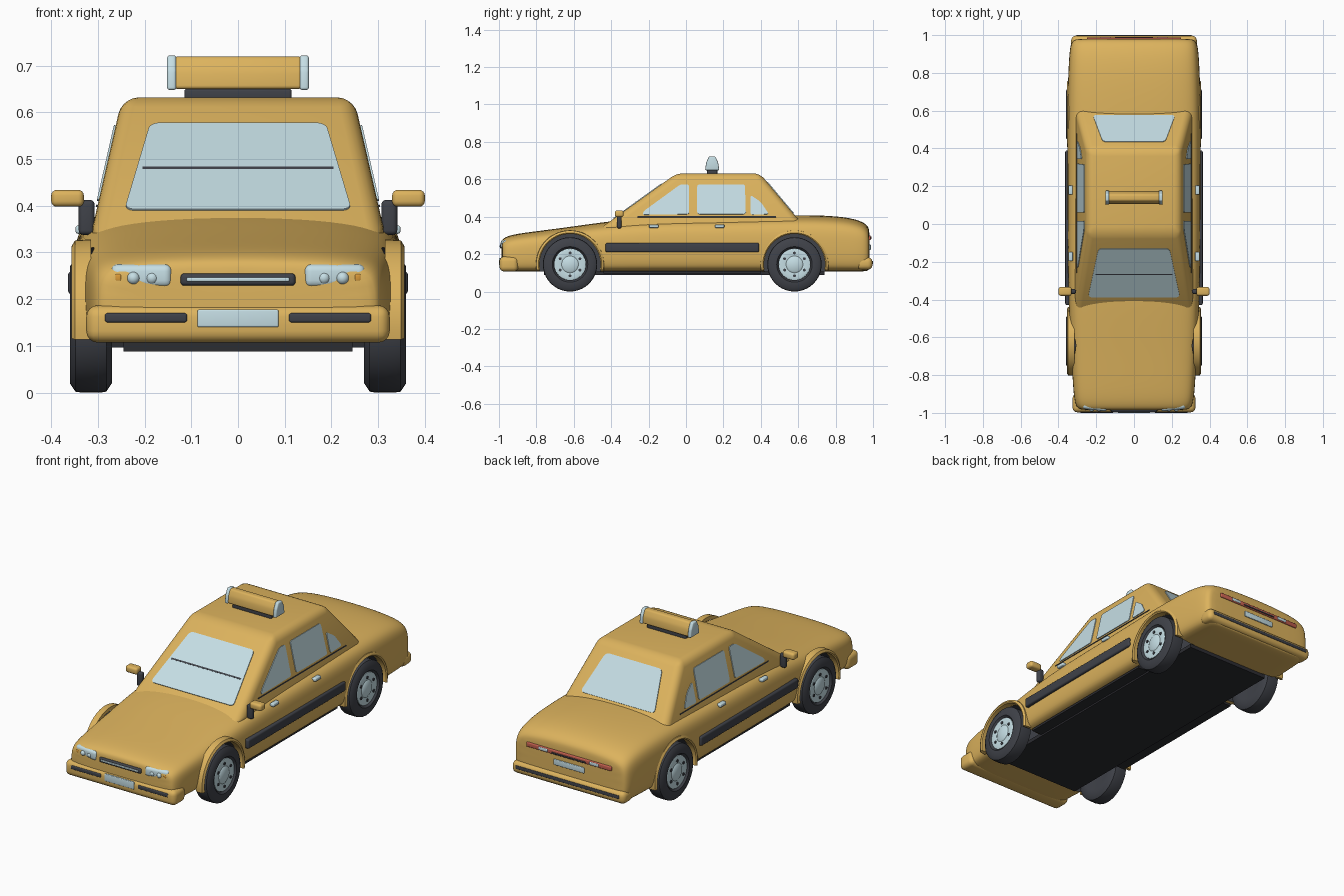
import bpy, bmesh, math
from mathutils import Vector, Matrix

if "Cube" in bpy.data.objects:
    bpy.data.objects.remove(bpy.data.objects["Cube"])


def material(name, rgb):
    m = bpy.data.materials.new(name)
    m.diffuse_color = (*rgb, 1)
    m.use_nodes = True
    m.node_tree.nodes["Principled BSDF"].inputs["Base Color"].default_value = m.diffuse_color
    return m


YELLOW = material("taxi yellow", (0.72, 0.45, 0.11))
GLASS = material("pale glass", (0.56, 0.73, 0.78))
DARK = material("dark rubber", (0.05, 0.054, 0.066))
BLACK = material("underside black", (0.025, 0.026, 0.031))
RED = material("tail red", (0.56, 0.12, 0.08))
AMBER = material("amber", (0.70, 0.32, 0.04))


def finish(name, bm, mat):
    bmesh.ops.remove_doubles(bm, verts=bm.verts, dist=1e-5)
    bmesh.ops.recalc_face_normals(bm, faces=bm.faces)
    me = bpy.data.meshes.new(name)
    bm.to_mesh(me)
    bm.free()
    me.materials.append(mat)
    ob = bpy.data.objects.new(name, me)
    bpy.context.collection.objects.link(ob)
    return ob


def bevel(ob, width, segments=4):
    mod = ob.modifiers.new("round", 'BEVEL')
    mod.width, mod.segments, mod.limit_method = width, segments, 'NONE'


def box(name, center, size, mat, round_=0.0, turn=0.0):
    bm = bmesh.new()
    m = Matrix.Translation(center) @ Matrix.Rotation(turn, 4, 'Z') @ Matrix.Diagonal((*size, 1))
    bmesh.ops.create_cube(bm, size=1, matrix=m)
    ob = finish(name, bm, mat)
    if round_:
        bevel(ob, round_)
    return ob


def loft(bm, rings, closed_path=False):
    rows = [[bm.verts.new(p) for p in r] for r in rings]
    n = len(rows[0])
    pairs = list(zip(rows, rows[1:])) + ([(rows[-1], rows[0])] if closed_path else [])
    for a, b in pairs:
        for i in range(n):
            j = (i + 1) % n
            bm.faces.new((a[i], a[j], b[j], b[i]))
    return rows


def lathe(name, profile, center, mat, side=1, start=0.0, end=360.0, steps=40):
    """Turn an (x, radius) outline about the x axis; a partial turn gets end caps."""
    full = end - start >= 360
    rings = []
    for k in range(steps if full else steps + 1):
        a = math.radians(start + (end - start) * k / steps)
        rings.append([(side * (center[0] + x), center[1] + r * math.cos(a),
                       center[2] + r * math.sin(a)) for x, r in profile])
    bm = bmesh.new()
    rows = loft(bm, rings, full)
    if not full:
        bm.faces.new(rows[0])
        bm.faces.new(rows[-1])
    bmesh.ops.dissolve_degenerate(bm, dist=1e-6, edges=bm.edges)
    return finish(name, bm, mat)


def plate(name, pts, mat, half=0.004, corner=0.0):
    """Thin flat panel, centred on the plane of its outline."""
    bm = bmesh.new()
    face = bm.faces.new([bm.verts.new(p) for p in pts])
    if corner:
        bmesh.ops.bevel(bm, geom=bm.verts[:], offset=corner, segments=4,
                        profile=0.5, affect='VERTICES')
    face = bm.faces[:][0]
    face.normal_update()
    n = face.normal.copy()
    bmesh.ops.translate(bm, verts=bm.verts, vec=-n * half)
    out = bmesh.ops.extrude_face_region(bm, geom=[face], use_keep_orig=True)
    bmesh.ops.translate(bm, vec=n * 2 * half,
                        verts=[v for v in out["geom"] if isinstance(v, bmesh.types.BMVert)])
    return finish(name, bm, mat)


# Lower body: rounded sections (y, half width, bottom, top) lofted nose to tail
half = [(0, 1), (.4, .99), (.75, .95), (.92, .88), (.985, .75), (1, .55),
        (1, .3), (.975, .1), (.9, 0), (.4, 0), (0, 0)]
outline = half + [(-x, z) for x, z in half[-2:0:-1]]
sections = [(-.987, .275, .12, .268), (-.977, .302, .112, .287), (-.93, .318, .107, .306),
            (-.8, .326, .107, .323), (-.62, .338, .107, .346), (-.4, .346, .107, .378),
            (-.2, .351, .107, .395), (.2, .352, .107, .40), (.55, .353, .107, .41),
            (.75, .35, .107, .408), (.88, .344, .107, .395), (.95, .337, .107, .372),
            (.974, .322, .112, .348), (.982, .30, .12, .325)]
bm = bmesh.new()
rows = loft(bm, [[(x * w, y, zb + z * (zt - zb)) for x, z in outline]
                 for y, w, zb, zt in sections])
bm.faces.new(rows[0])
bm.faces.new(rows[-1])
body = finish("body", bm, YELLOW)
sub = body.modifiers.new("smooth", 'SUBSURF')
sub.levels = sub.render_levels = 2

# Wheel wells cut from the body, leaving dark liners
AXLES = (-.62, .58)
HUB_Z = .145
cutters = []
for y in AXLES:
    for s in (1, -1):
        c = lathe("well_cutter", [(-.14, 0), (-.14, .166), (.14, .166), (.14, 0)],
                  (.36, y, HUB_Z), DARK, s, steps=48)
        c.hide_render = True
        cutters.append(c)
        cut = body.modifiers.new("well", 'BOOLEAN')
        cut.operation, cut.object, cut.solver = 'DIFFERENCE', c, 'EXACT'
        cut.material_mode = 'TRANSFER'

# Cabin: tapered block whose four sides also place the windows
def side_x(z): return .31 - .2275 * (z - .36)
def front_y(z): return -.40 + (z - .38) / .72
def rear_y(z): return .58 - (z - .41) / 1.194


bm = bmesh.new()
rows = loft(bm, [[(side_x(z), front_y(z), z), (side_x(z), rear_y(z), z),
                  (-side_x(z), rear_y(z), z), (-side_x(z), front_y(z), z)] for z in (.32, .632)])
bm.faces.new(rows[0])
bm.faces.new(rows[1])
bevel(finish("cabin", bm, YELLOW), .035, 5)

# Front and rear glass
for name, yf, trap in (("windshield", front_y, ((.243, .39), (.188, .575))),
                       ("rear_window", rear_y, ((.218, .417), (.165, .585)))):
    (x0, z0), (x1, z1) = trap
    plate(name, [(-x0, yf(z0), z0), (x0, yf(z0), z0), (x1, yf(z1), z1), (-x1, yf(z1), z1)],
          GLASS, corner=.02)
plate("wiper", [(x, front_y(z), z) for x, z in
                ((-.205, .475), (.205, .475), (.205, .480), (-.205, .480))], DARK, .0048)

# Side glass as (y, z) outlines, with a thin belt line below
side_glass = {
    "front_side_window": [(-.235, .41), (.017, .413), (.017, .572), (-.03, .572), (-.225, .43)],
    "rear_side_window": [(.06, .413), (.32, .413), (.315, .572), (.06, .572)],
    "quarter_window": [(.345, .41), (.443, .413), (.40, .478), (.345, .515)],
}
for s in (1, -1):
    for name, pts in side_glass.items():
        plate(name, [(s * side_x(z), y, z) for y, z in pts], GLASS, corner=.012)
    plate("belt_line", [(s * side_x(z), y, z) for y, z in
                        ((-.26, .397), (.48, .397), (.48, .402), (-.26, .402))], DARK, .003)

# Wheels, hubs, bolts and arch lips
tyre = [(-.03, 0), (-.045, .09), (-.045, .125), (-.033, .143), (-.02, .145), (.02, .145),
        (.033, .143), (.045, .125), (.045, .095), (.034, .086), (.03, 0)]
hub = [(.02, 0), (.02, .086), (.038, .084), (.041, .074), (.037, .045), (.043, .036), (.045, 0)]
lip = [(-.03, .163), (.006, .163), (.011, .169), (.004, .181), (-.03, .183)]
for y in AXLES:
    for s in (1, -1):
        c = (.315, y, HUB_Z)
        lathe("tyre", tyre, c, DARK, s)
        lathe("hub", hub, c, GLASS, s)
        for k in range(6):
            a = math.tau * (k + .5) / 6
            lathe("wheel_bolt", [(.03, 0), (.03, .008), (.043, .008), (.043, 0)],
                  (.315, y + .061 * math.cos(a), HUB_Z + .061 * math.sin(a)), DARK, s, steps=10)
        lathe("arch_lip", lip, (.345, y, HUB_Z), YELLOW, s, -10, 190, 32)

# Underside
box("floor_pan", (0, -.01, .098), (.49, 1.5, .02), BLACK)
box("sill_pan", (0, -.02, .103), (.61, .84, .012), BLACK)

# Bumpers with dark strips and number plates
box("front_bumper", (0, -.947, .147), (.65, .10, .08), YELLOW, .025)
box("rear_bumper", (0, .955, .15), (.665, .084, .066), YELLOW, .025)
box("rear_bumper_strip", (0, .994, .155), (.61, .012, .018), DARK, .004)
box("front_plate", (0, -.993, .159), (.174, .014, .038), GLASS, .004)
box("rear_plate", (0, .98, .236), (.18, .016, .03), GLASS, .004)

# Nose and tail details
box("grille", (0, -.985, .242), (.246, .02, .026), DARK, .008)
box("grille_bar", (0, -.992, .242), (.22, .012, .009), GLASS, .003)
box("tail_strip", (0, .978, .287), (.50, .02, .024), RED, .005)
box("tail_strip_trim", (0, .981, .283), (.20, .02, .008), DARK, .002)

for s in (1, -1):
    box("bumper_strip", (s * .197, -.993, .16), (.176, .014, .02), DARK, .005)
    box("headlight", (s * .206, -.963, .25), (.132, .044, .05), GLASS, .015, s * .12)
    for x in (.184, .224):
        bm = bmesh.new()
        bmesh.ops.create_uvsphere(bm, u_segments=16, v_segments=8, radius=.014,
                                  matrix=Matrix.Translation((s * x, -.979, .245)))
        finish("headlight_lens", bm, GLASS)
    box("indicator", (s * .256, -.975, .246), (.014, .016, .016), AMBER, .004, s * .12)
    box("reverse_light", (s * .15, .981, .287), (.055, .02, .016), GLASS, .004)
    # Doors and mirrors
    box("side_trim", (s * .351, -.02, .235), (.026, .82, .05), DARK, .009)
    for y in (-.172, .18):
        box("door_handle", (s * .336, y, .349), (.024, .05, .018), GLASS, .006)
    box("mirror_stalk", (s * .324, -.357, .375), (.034, .026, .075), DARK, .01)
    box("mirror", (s * .365, -.357, .416), (.07, .046, .036), YELLOW, .012)

# Roof sign: one side profile stretched across the roof, with pale end caps
sign = [(-.036, .650), (.036, .650), (.030, .69), (.016, .720), (-.016, .720), (-.030, .69)]


def sign_part(name, x0, x1, grow, mat, round_):
    bm = bmesh.new()
    rows = loft(bm, [[(x, .14 + y * grow, .685 + (z - .685) * grow) for y, z in sign]
                     for x in (x0, x1)])
    bm.faces.new(rows[0])
    bm.faces.new(rows[1])
    bevel(finish(name, bm, mat), round_, 3)


sign_part("roof_sign", -.137, .137, 1, YELLOW, .008)
for s in (1, -1):
    sign_part("sign_end", s * .132, s * .152, 1.06, GLASS, .006)
box("sign_base", (0, .14, .638), (.23, .055, .026), DARK, .006)

# Bake modifiers, remove the cutters and smooth everything but hard edges
bpy.ops.object.select_all(action='SELECT')
bpy.context.view_layer.objects.active = body
bpy.ops.object.convert(target='MESH')
for c in cutters:
    bpy.data.objects.remove(c, do_unlink=True)
bpy.ops.object.select_all(action='SELECT')
bpy.context.view_layer.objects.active = body
bpy.ops.object.shade_smooth_by_angle(angle=math.radians(35))
